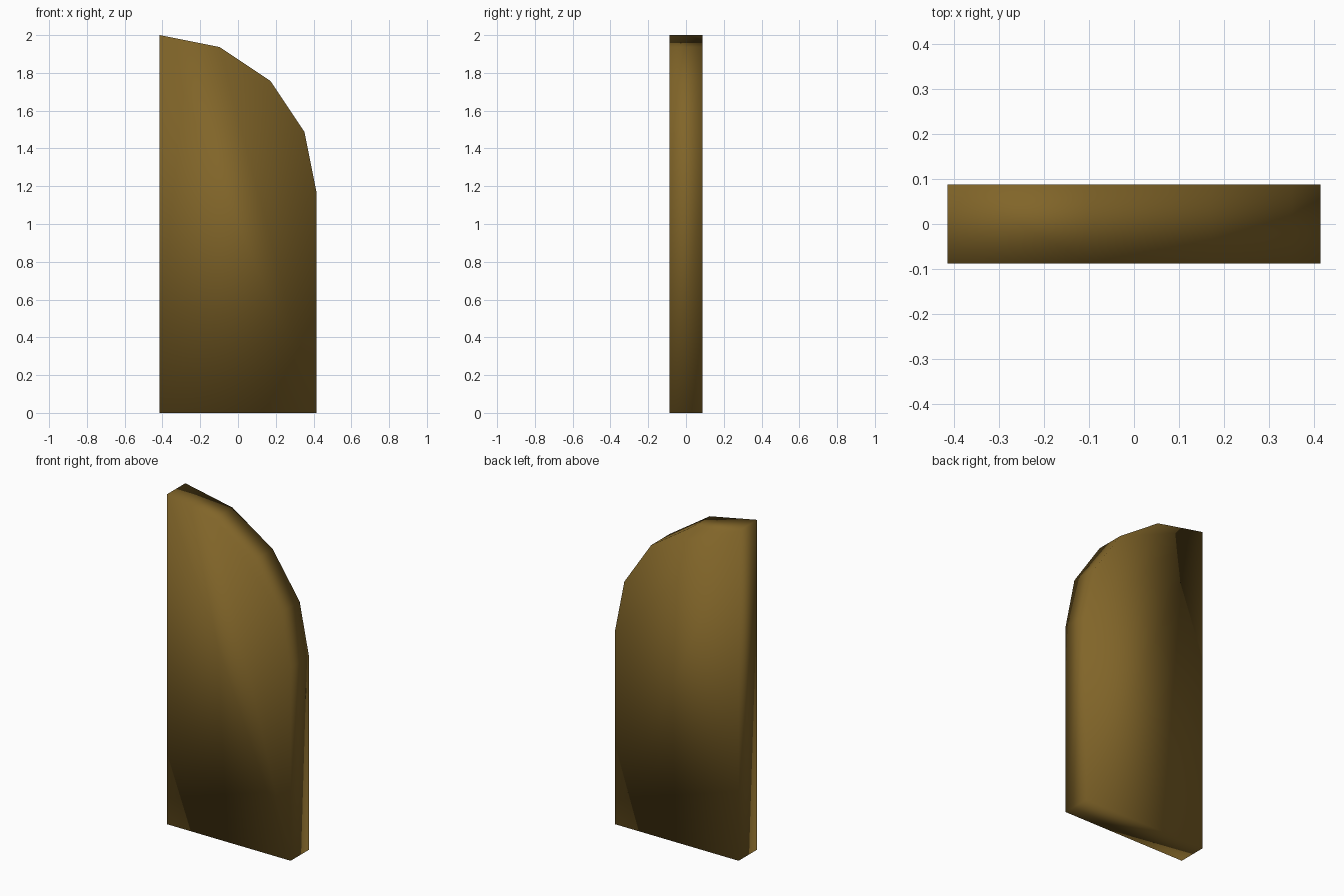
import bpy, bmesh, math

if "Cube" in bpy.data.objects:
    bpy.data.objects.remove(bpy.data.objects["Cube"])

HALF_W, HALF_D, SPRING, RADIUS, STEPS = 0.415, 0.088, 1.17, 0.83, 4

# Half-arch door leaf outline: straight sides, quarter-round top
outline = [(-HALF_W, 0), (HALF_W, 0)]
for i in range(STEPS + 1):
    a = math.pi / 2 * i / STEPS
    outline.append((-HALF_W + RADIUS * math.cos(a), SPRING + RADIUS * math.sin(a)))

# Extrude the outline through the thickness
bm = bmesh.new()
front = bm.faces.new([bm.verts.new((x, -HALF_D, z)) for x, z in outline])
result = bmesh.ops.extrude_face_region(bm, geom=[front], use_keep_orig=True)
back_verts = [g for g in result["geom"] if isinstance(g, bmesh.types.BMVert)]
bmesh.ops.translate(bm, verts=back_verts, vec=(0, 2 * HALF_D, 0))
bmesh.ops.recalc_face_normals(bm, faces=bm.faces)
for f in bm.faces:
    f.smooth = True  # shading flows over every edge

mesh = bpy.data.meshes.new("door_leaf")
bm.to_mesh(mesh)
bm.free()
door = bpy.data.objects.new("door_leaf", mesh)
bpy.context.collection.objects.link(door)

# Brown wood colour
wood = bpy.data.materials.new("brown_wood")
wood.diffuse_color = (0.22, 0.13, 0.022, 1)
wood.use_nodes = True
wood.node_tree.nodes["Principled BSDF"].inputs["Base Color"].default_value = wood.diffuse_color
mesh.materials.append(wood)
